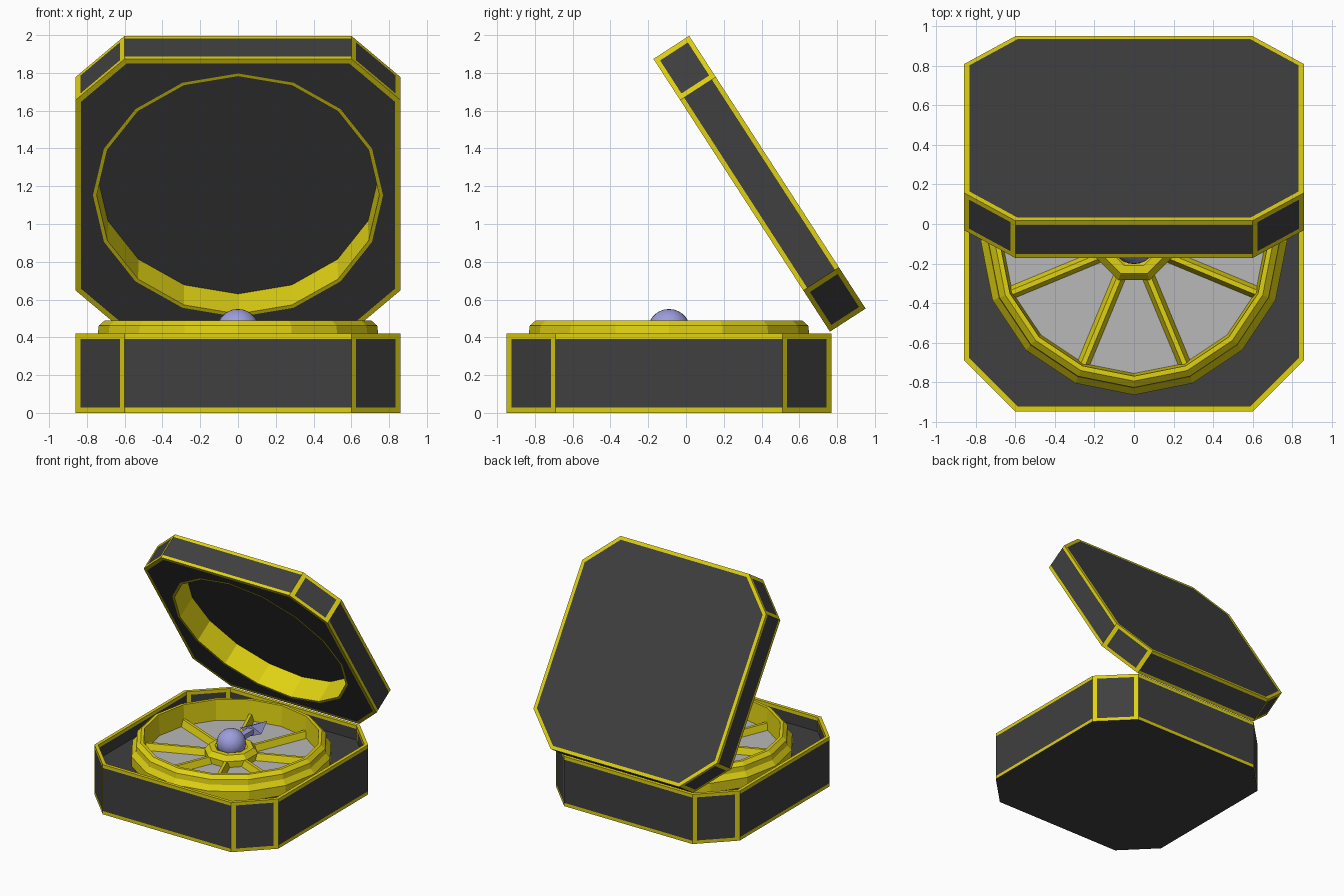
import bpy, bmesh, math
from mathutils import Matrix, Vector

if "Cube" in bpy.data.objects:
    bpy.data.objects.remove(bpy.data.objects["Cube"])

CY = -0.09          # centre of the base in y
HALF, COR = 0.86, 0.60


def material(name, rgb):
    m = bpy.data.materials.new(name)
    m.diffuse_color = (*rgb, 1)
    m.use_nodes = True
    m.node_tree.nodes["Principled BSDF"].inputs["Base Color"].default_value = m.diffuse_color
    return m


DARK = material("charcoal", (0.05, 0.05, 0.05))
GOLD = material("gold_yellow", (0.74, 0.64, 0.006))
GREY = material("light_grey", (0.48, 0.48, 0.48))
BLUE = material("lavender_blue", (0.34, 0.34, 0.72))


def finish(bm, name, mats, loc=(0, CY, 0), rot_x=0.0):
    bmesh.ops.recalc_face_normals(bm, faces=bm.faces)
    me = bpy.data.meshes.new(name)
    bm.to_mesh(me)
    bm.free()
    for m in mats:
        me.materials.append(m)
    ob = bpy.data.objects.new(name, me)
    ob.location = loc
    ob.rotation_euler.x = rot_x
    bpy.context.collection.objects.link(ob)
    return ob


def octagon(bm, inset, z):
    """16 points: eight corners plus strip edges on each cut corner."""
    h, c = HALF - inset, COR - inset * 0.414
    a, b = Vector((h, c)), Vector((c, h))
    side = [Vector((h, -c)), a, a.lerp(b, 0.1), a.lerp(b, 0.9)]
    pts = []
    for k in range(4):
        r = Matrix.Rotation(k * math.pi / 2, 2)
        pts += [r @ p for p in side]
    return [bm.verts.new((p.x, p.y, z)) for p in pts]


def circle(bm, r, z, n=16, off=0.0):
    return [bm.verts.new((r * math.cos(off + i * math.tau / n),
                          r * math.sin(off + i * math.tau / n), z)) for i in range(n)]


def bridge(bm, lo, hi, rule):
    n = len(lo)
    for i in range(n):
        j = (i + 1) % n
        bm.faces.new((lo[i], lo[j], hi[j], hi[i])).material_index = rule(i)


def gold(i):
    return 1


def panel(i):          # gold uprights on the cut corners, dark panels between
    return i % 2


def shell(bm, levels, rules):
    loops = [octagon(bm, w, z) for w, z in levels]
    for k, rule in enumerate(rules):
        bridge(bm, loops[k], loops[k + 1], rule)
    return loops


def lathe(name, profile, n, mat, off=0.0, closed=True):
    bm = bmesh.new()
    loops = [circle(bm, r, z, n, off) for r, z in profile]
    for a, b in zip(loops, loops[1:]):
        bridge(bm, a, b, lambda i: 0)
    if closed:
        bridge(bm, loops[-1], loops[0], lambda i: 0)
    else:
        bm.faces.new(loops[0])
        bm.faces.new(loops[-1])
    return finish(bm, name, [mat])


# Base: eight-sided tray with gold edging and a sunken floor
T = 0.028
FLOOR = 0.30
bm = bmesh.new()
loops = shell(bm, [(0, 0), (0, T), (0, 0.42 - T), (0, 0.42), (T, 0.42),
                   (T, 0.42 - T), (T, FLOOR)],
              [gold, panel, gold, gold, gold, panel])
bm.faces.new(loops[0])
bm.faces.new(loops[-1])
finish(bm, "base_tray", [DARK, GOLD])

# Lid: matching slab with a round recess, swung open about the rear edge
LT = 0.225
bm = bmesh.new()
loops = shell(bm, [(T, 0), (0, 0), (0, 0.025), (0, LT - 0.025), (0, LT), (T, LT)],
              [gold, gold, panel, gold, gold])
bm.faces.new(loops[-1])
lip = circle(bm, 0.768, 0)
rim = circle(bm, 0.748, 0)
deep = circle(bm, 0.745, 0.19)
bridge(bm, lip, rim, gold)
bridge(bm, rim, deep, gold)
bm.faces.new(deep)
edges = []
for lp in (loops[0], lip):
    edges += [bm.edges.get((lp[i], lp[(i + 1) % 16])) for i in range(16)]
bmesh.ops.triangle_fill(bm, edges=edges, use_beauty=True)
for v in bm.verts:
    v.co.y -= HALF
finish(bm, "lid", [DARK, GOLD], (0, 0.762, 0.43), math.radians(-57.1))

# Dial ring, grey dial plate and hub
lathe("dial_ring", [(0.775, FLOOR), (0.775, 0.38), (0.742, 0.42), (0.737, 0.462),
                    (0.705, 0.49), (0.68, 0.49), (0.665, FLOOR)], 16, GOLD)
lathe("dial_plate", [(0.67, FLOOR + 0.002), (0.67, 0.32)], 16, GREY, closed=False)
lathe("hub_ring", [(0.21, 0.31), (0.21, 0.37), (0.175, 0.41), (0.13, 0.41),
                   (0.10, 0.38), (0.10, 0.31)], 8, GOLD, math.pi / 8)

# Eight ridged spokes
bm = bmesh.new()
for k in range(8):
    new = bmesh.ops.create_cube(bm, size=1)["verts"]
    rot = Matrix.Rotation((k + 0.5) * math.pi / 4, 4, 'Z')
    for v in new:
        top = v.co.z > 0
        v.co = rot @ Vector((0.425 + v.co.x * 0.51,
                             v.co.y * (0.024 if top else 0.07),
                             0.372 if top else 0.312))
finish(bm, "spokes", [GOLD])

# Centre ball
bm = bmesh.new()
bmesh.ops.create_uvsphere(bm, u_segments=24, v_segments=14, radius=0.113)
for f in bm.faces:
    f.smooth = True
finish(bm, "centre_ball", [BLUE], (0, CY, 0.437))

# Pointer arrow aimed at the back
bm = bmesh.new()
bmesh.ops.create_cube(bm, size=1, matrix=Matrix.Translation((0, 0.15, 0))
                      @ Matrix.Diagonal((0.055, 0.26, 0.04, 1)))
bmesh.ops.create_cone(bm, cap_ends=True, segments=4, radius1=0.1, radius2=0, depth=0.22,
                      matrix=Matrix.Translation((0, 0.37, 0))
                      @ Matrix.Diagonal((1, 1, 0.45, 1))
                      @ Matrix.Rotation(-math.pi / 2, 4, 'X'))
finish(bm, "pointer_arrow", [BLUE], (0, CY, 0.437))
